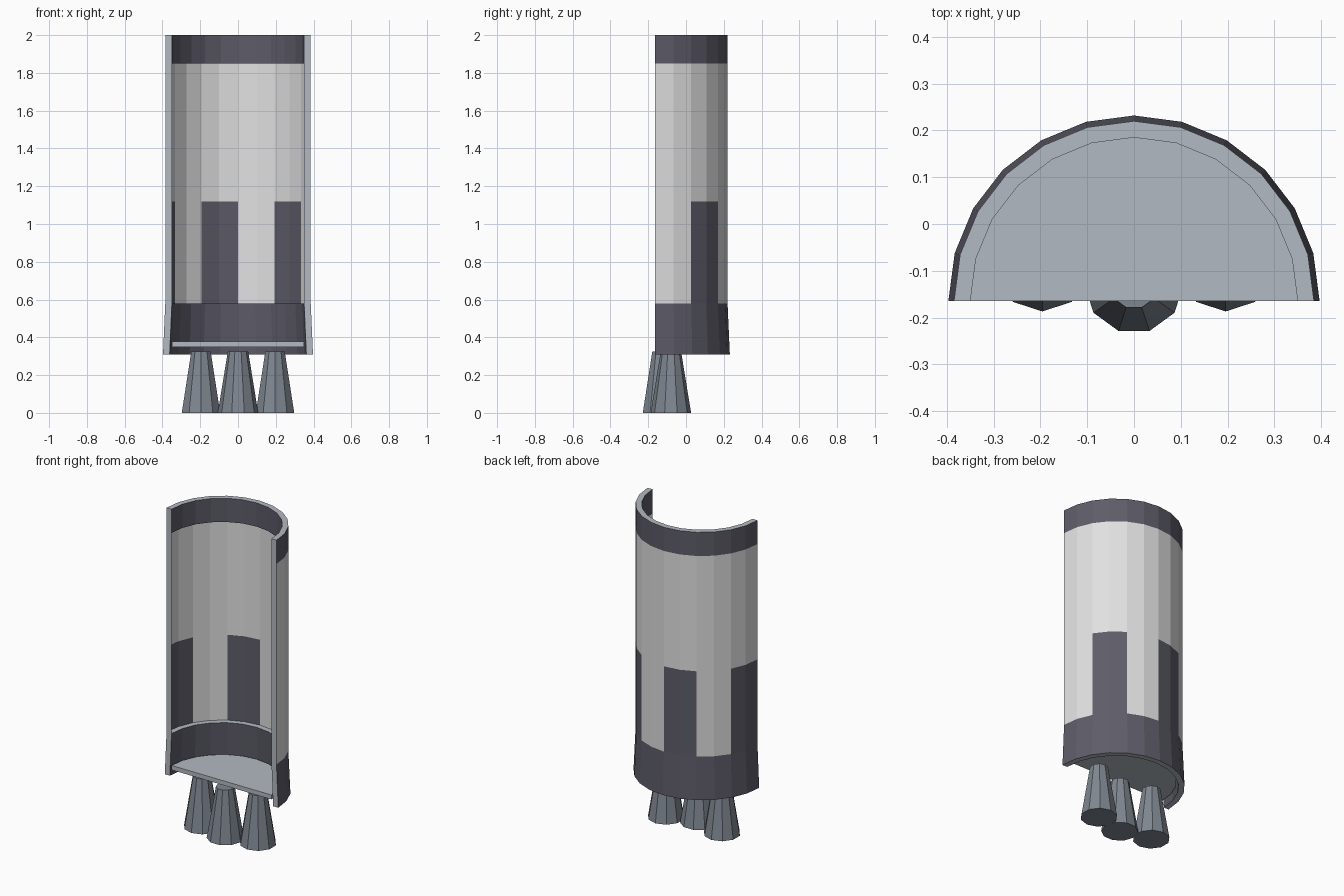
import bpy, bmesh
from math import cos, sin, pi

cube = bpy.data.objects.get("Cube")
if cube:
    bpy.data.objects.remove(cube)

SEGMENTS = 12        # facets around the half circle
FRONT = -0.165       # y of the open front
R_OUT, R_IN = 0.385, 0.35
R_FOOT, R_FOOT_IN = 0.397, 0.362
Z_FOOT, Z_SKIRT, Z_PANEL, Z_BAND, Z_TOP = 0.31, 0.58, 1.12, 1.85, 2.0


def material(name, rgb):
    mat = bpy.data.materials.new(name)
    mat.use_nodes = True
    mat.diffuse_color = (*rgb, 1)
    mat.node_tree.nodes["Principled BSDF"].inputs["Base Color"].default_value = (*rgb, 1)
    return mat


white = material("white_paint", (0.75, 0.75, 0.75))
dark = material("dark_paint", (0.11, 0.107, 0.14))
grey = material("light_metal", (0.45, 0.49, 0.54))
steel = material("nozzle_steel", (0.21, 0.24, 0.28))


def finish(name, bm, mats):
    mesh = bpy.data.meshes.new(name)
    bm.to_mesh(mesh)
    bm.free()
    for mat in mats:
        mesh.materials.append(mat)
    obj = bpy.data.objects.new(name, mesh)
    bpy.context.collection.objects.link(obj)
    return obj


def half_sweep(name, profile, mats, rule):
    """Sweep (radius, z) points round the half circle; rule(facet, row) picks the colour."""
    bm = bmesh.new()
    rings = []
    for r, z in profile:
        angles = [pi * k / SEGMENTS for k in range(SEGMENTS + 1)]
        rings.append([bm.verts.new((r * cos(a), FRONT + r * sin(a), z)) for a in angles])
    for row, (low, high) in enumerate(zip(rings, rings[1:])):
        for k in range(SEGMENTS):
            face = bm.faces.new((low[k], low[k + 1], high[k + 1], high[k]))
            face.material_index = rule(k, row)
    return finish(name, bm, mats)


# Painted outer shell: dark skirt, alternating panels, white body, dark top band
def shell_colour(k, row):
    if row == 1:
        return int(k % 4 >= 2)
    return int(row in (0, 3))


half_sweep("shell", [(R_FOOT, Z_FOOT), (R_OUT, Z_SKIRT), (R_OUT, Z_PANEL),
                     (R_OUT, Z_BAND), (R_OUT, Z_TOP)], [white, dark], shell_colour)

# Thick inner rings at both ends, with bare metal ledges
ledge_colour = lambda k, row: int(row == 1)
half_sweep("top_ring", [(R_OUT, Z_TOP), (R_IN, Z_TOP), (R_IN, Z_BAND), (R_OUT, Z_BAND)],
           [grey, dark], ledge_colour)
half_sweep("skirt_ring", [(R_OUT, Z_SKIRT), (R_IN, Z_SKIRT), (R_FOOT_IN, Z_FOOT),
                          (R_FOOT, Z_FOOT)], [grey, dark], ledge_colour)

# Flat cut edges at the open front
for side, name in ((1, "left_edge"), (-1, "right_edge")):
    bm = bmesh.new()
    rows = [[bm.verts.new((side * r, FRONT, z)) for r in pair] for pair, z in
            (((R_FOOT_IN, R_FOOT), Z_FOOT), ((R_IN, R_OUT), Z_SKIRT), ((R_IN, R_OUT), Z_TOP))]
    for low, high in zip(rows, rows[1:]):
        quad = [low[0], low[1], high[1], high[0]]
        bm.faces.new(quad if side > 0 else quad[::-1])
    finish(name, bm, [grey])

# Half-round floor plate
bm = bmesh.new()
rim = [bm.verts.new((R_IN * cos(pi * k / SEGMENTS), FRONT + R_IN * sin(pi * k / SEGMENTS), 0.35))
       for k in range(SEGMENTS + 1)]
base = bm.faces.new(rim)
solid = bmesh.ops.extrude_face_region(bm, geom=[base], use_keep_orig=True)
bmesh.ops.translate(bm, vec=(0, 0, 0.028),
                    verts=[v for v in solid["geom"] if isinstance(v, bmesh.types.BMVert)])
bmesh.ops.recalc_face_normals(bm, faces=bm.faces)
finish("floor_plate", bm, [grey])

# Three ten-sided nozzles
for name, x, y, turn in (("front_nozzle", 0, -0.127, 0),
                         ("left_nozzle", 0.196, -0.08, pi / 10),
                         ("right_nozzle", -0.196, -0.08, pi / 10)):
    bpy.ops.mesh.primitive_cone_add(vertices=10, radius1=0.107, radius2=0.054, depth=0.325,
                                    location=(x, y, 0.1625), rotation=(0, 0, turn + pi / 2))
    nozzle = bpy.context.object
    nozzle.name = name
    nozzle.data.materials.append(steel)
